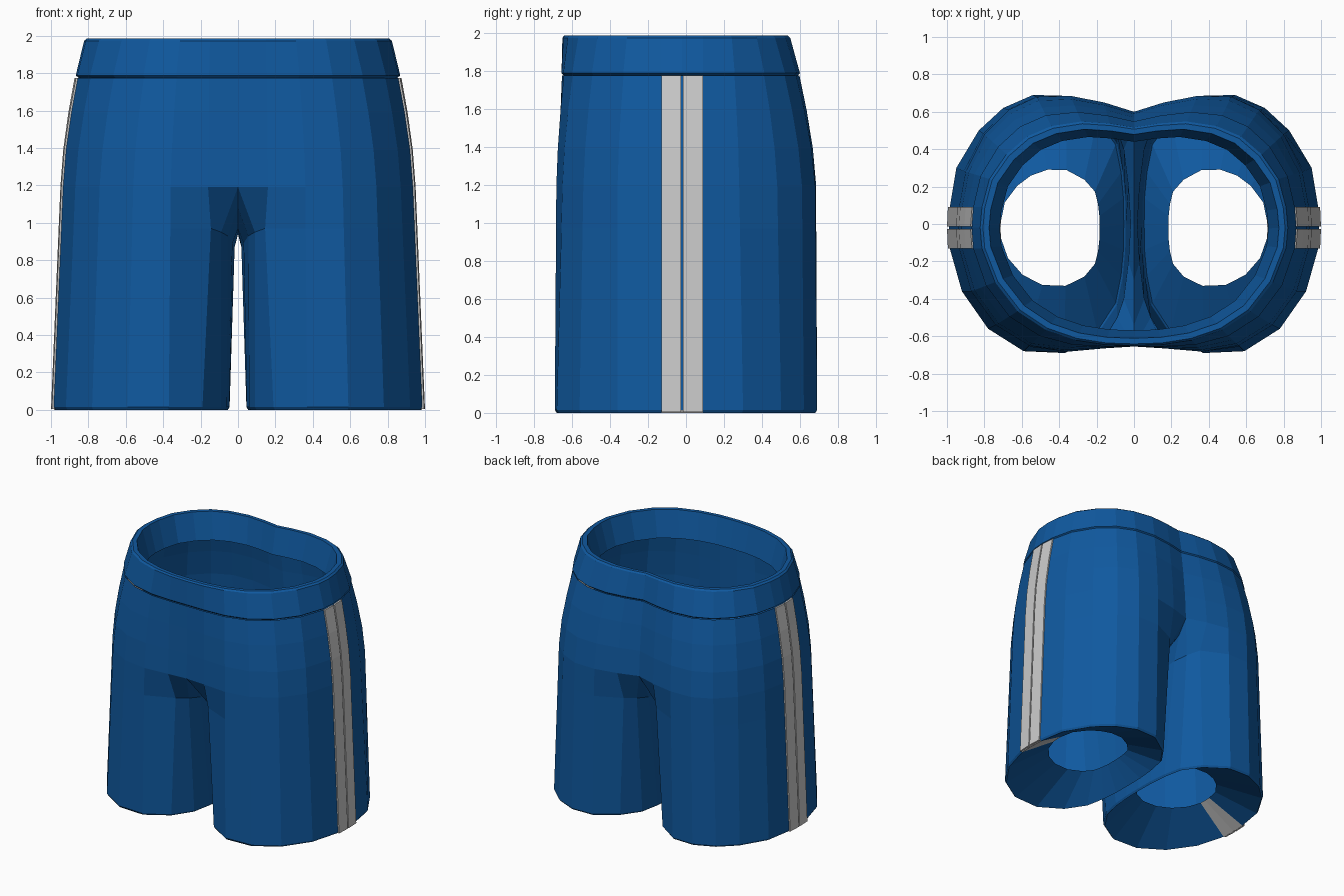
import bpy, bmesh

if "Cube" in bpy.data.objects:
    bpy.data.objects.remove(bpy.data.objects["Cube"])

def material(name, rgb):
    m = bpy.data.materials.new(name)
    m.diffuse_color = (*rgb, 1)
    m.use_nodes = True
    m.node_tree.nodes["Principled BSDF"].inputs["Base Color"].default_value = m.diffuse_color
    return m

BLUE = material("blue cloth", (0.005, 0.10, 0.35))
GREY = material("light grey trim", (0.6, 0.6, 0.6))

# Half outlines (x >= 0) running from front centre, round the outside, to back centre
WAIST = [(0, -.65), (.15, -.645), (.31, -.62), (.47, -.565), (.62, -.465), (.74, -.31),
         (.81, -.13), (.82, -.02), (.81, .09), (.77, .24), (.68, .37), (.57, .465),
         (.44, .52), (.28, .545), (.13, .535), (0, .515)]
HIP = [(0, -.655), (.16, -.665), (.36, -.682), (.56, -.65), (.74, -.54), (.87, -.36),
       (.935, -.13), (.94, -.02), (.935, .09), (.9, .28), (.8, .48), (.67, .61),
       (.52, .68), (.34, .685), (.16, .65), (0, .60)]
HEM = [(.09, -.43), (.19, -.58), (.37, -.69), (.59, -.68), (.78, -.56), (.92, -.36),
       (.985, -.13), (.99, -.02), (.985, .09), (.95, .3), (.83, .5), (.7, .62),
       (.54, .69), (.36, .685), (.19, .57), (.09, .43)]
# Inner side of the leg, running from back to front
HEM_INNER = [(.06, .28), (.047, .14), (.045, 0), (.047, -.14), (.06, -.28)]
HIP_Z, BAND_Z, TOP_Z = 1.19, 1.775, 1.985

def mix(a, b, t):
    return [tuple(p + (q - p) * t for p, q in zip(u, v)) for u, v in zip(a, b)]

def at_z(pts, z):
    return [(x, y, z) for x, y in pts]

def torso(z):
    """Outline above the crotch; the sides curve in towards the waist."""
    u = (TOP_Z - z) / (TOP_Z - HIP_Z)
    return at_z(mix(WAIST, HIP, 1 - (1 - u) ** 1.5), z)

def scaled(pts, centre, sx, sy, z, to=None):
    to = to or centre
    return [(to[0] + (p[0] - centre[0]) * sx, to[1] + (p[1] - centre[1]) * sy, z) for p in pts]

def loft(bm, rings, closed=False, caps=False, rule=None):
    """Skin between successive rings, on the right and mirrored on the left."""
    for s in (1, -1):
        def face(pts, mat=0):
            vs = [bm.verts.new((s * x, y, z)) for x, y, z in pts]
            f = bm.faces.new(vs if s > 0 else vs[::-1])
            f.material_index = mat
        for k, (a, b) in enumerate(zip(rings, rings[1:])):
            n = min(len(a), len(b))
            for i in range(n if closed else n - 1):
                j = (i + 1) % n
                face((a[i], a[j], b[j], b[i]), rule(k, i) if rule else 0)
        if caps:
            face(rings[0][::-1])
            face(rings[-1])

def finish(bm, name, mats):
    bmesh.ops.remove_doubles(bm, verts=bm.verts, dist=1e-4)
    me = bpy.data.meshes.new(name)
    bm.to_mesh(me)
    bm.free()
    for m in mats:
        me.materials.append(m)
    ob = bpy.data.objects.new(name, me)
    bpy.context.collection.objects.link(ob)
    return ob

# Shorts body: turned-in hems, legs, crotch, hips
hem = HEM + HEM_INNER
thigh = at_z(mix(HIP, HEM, .185), .97)
thigh[0], thigh[1] = (.09, -.50, .95), (.145, -.59, .97)
thigh[-1], thigh[-2] = (.09, .50, .95), (.145, .59, .97)
thigh += [(.055, .40, .93), (.03, .2, .89), (.018, 0, .87), (.03, -.2, .89), (.055, -.40, .93)]
crotch = at_z(HIP, HIP_Z) + [(0, .52, 1.08), (0, .3, .97), (0, 0, .94), (0, -.3, .97), (0, -.54, 1.08)]
leg_rings = [scaled(hem, (.52, 0), .56, .45, .17, to=(.45, -.02)),
             scaled(hem, (.52, 0), .98, .985, 0),
             at_z(hem, .015), thigh, crotch]
hip_rings = [torso(z) for z in (HIP_Z, 1.39, 1.59, BAND_Z)]

bm = bmesh.new()
# the side stripe carries on over the turned-in hem
loft(bm, leg_rings, closed=True, rule=lambda k, i: int(k < 2 and i in (6, 7)))
loft(bm, hip_rings)
finish(bm, "shorts_body", [BLUE, GREY])

# Waistband: folded strip with a small groove where it meets the body
C = (0, -.045)
low, high = torso(BAND_Z), torso(TOP_Z)
band = [scaled(low, C, .985, .985, BAND_Z),
        scaled(low, C, 1.004, 1.004, BAND_Z + .012),
        scaled(torso(TOP_Z - .012), C, 1.0, 1.0, TOP_Z - .012),
        scaled(high, C, .985, .985, TOP_Z),
        scaled(high, C, .945, .935, TOP_Z),
        scaled(high, C, .875, .865, BAND_Z)]
bm = bmesh.new()
loft(bm, band)
finish(bm, "waistband", [BLUE])

# Side stripes: two raised strips per side with a thin gap between
bm = bmesh.new()
levels = [at_z(HEM, .004), thigh] + hip_rings
for outer in (6, 8):
    rings = []
    for lv in levels:
        (ax, ay, z), (bx, by, _) = lv[outer], lv[7]
        bx, by = bx + (ax - bx) * .05, by + (ay - by) * .05
        if outer == 8:
            ax, ay, bx, by = bx, by, ax, ay
        rings.append([(ax - .004, ay, z), (ax + .01, ay, z), (bx + .01, by, z), (bx - .004, by, z)])
    loft(bm, rings, closed=True, caps=True)
finish(bm, "side_stripes", [GREY])
